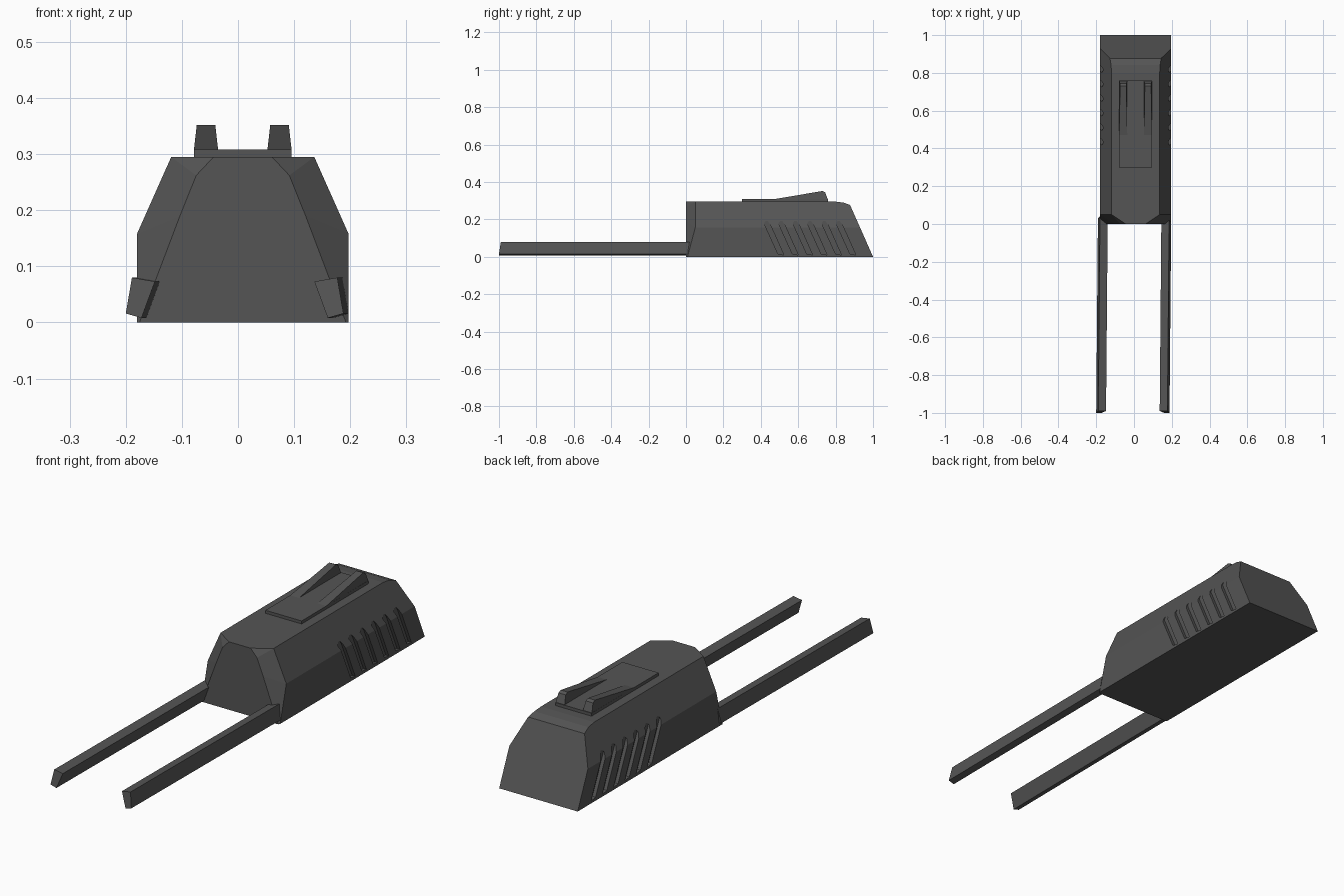
import bpy, bmesh

if "Cube" in bpy.data.objects:
    bpy.data.objects.remove(bpy.data.objects["Cube"])

CX = 0.0085  # centre line of the housing

mat = bpy.data.materials.new("dark_grey")
mat.diffuse_color = (0.09, 0.09, 0.09, 1)
mat.use_nodes = True
mat.node_tree.nodes["Principled BSDF"].inputs["Base Color"].default_value = mat.diffuse_color


def finish(name, bm):
    bmesh.ops.remove_doubles(bm, verts=bm.verts, dist=1e-5)
    bmesh.ops.recalc_face_normals(bm, faces=bm.faces)
    me = bpy.data.meshes.new(name)
    bm.to_mesh(me)
    bm.free()
    me.materials.append(mat)
    ob = bpy.data.objects.new(name, me)
    bpy.context.collection.objects.link(ob)
    return ob


def loft(bm, rings):
    """Skin closed rings of points and cap both ends."""
    vs = [[bm.verts.new(p) for p in r] for r in rings]
    n = len(vs[0])
    for a, b in zip(vs, vs[1:]):
        for i in range(n):
            j = (i + 1) % n
            bm.faces.new((a[i], a[j], b[j], b[i]))
    bm.faces.new(vs[0])
    bm.faces.new(vs[-1])


def mirrored(half):
    """Half ring (half width, y, z) from bottom to top -> full ring."""
    return ([(CX + x, y, z) for x, y, z in half]
            + [(CX - x, y, z) for x, y, z in reversed(half)])


# Housing: arched front face, chamfer, straight body, sloping tail
W, TW, MZ, TZ = 0.1885, 0.1275, 0.158, 0.295


def tail(y, z):
    tw = TW + (TZ - z) * (W - TW) / (TZ - MZ)
    top = (tw, y, z)
    return mirrored([(W, 1, 0), (W, 1 - 0.443 * MZ, MZ), top, top])


front = mirrored([(0.184, 0, 0), (0.112, 0, 0.19), (0.083, 0, 0.262), (0.052, 0, TZ)])
shoulder = mirrored([(W, 0.008, 0), (W, 0.05, MZ), (TW, 0.05, TZ), (TW, 0.05, TZ)])
bm = bmesh.new()
loft(bm, [front, shoulder, tail(0.80, TZ), tail(0.842, 0.29),
          tail(1 - 0.443 * 0.277, 0.277)])
housing = finish("housing", bm)

# Slanted pointed vents cut into both flanks
profile = [(0.432, 0.20), (0.417, 0.18), (0.492, 0.015), (0.523, 0.01), (0.449, 0.175)]
bm = bmesh.new()
for side in (-1, 1):
    for i in range(6):
        loft(bm, [[(CX + side * x, y + i * 0.077, z) for y, z in profile]
                  for x in (W - 0.015, W + 0.05)])
cutter = finish("vent_cutter", bm)
cutter.hide_render = True
mod = housing.modifiers.new("vents", 'BOOLEAN')
mod.operation = 'DIFFERENCE'
mod.solver = 'EXACT'
mod.object = cutter
bpy.context.view_layer.objects.active = housing
bpy.ops.object.modifier_apply(modifier=mod.name)
bpy.data.objects.remove(cutter)

# Raised plate on the roof
bm = bmesh.new()
loft(bm, [[(CX + s * 0.087, y, z) for s, y in ((-1, 0.30), (1, 0.30), (1, 0.76), (-1, 0.76))]
          for z in (0.285, 0.308)])
finish("roof_plate", bm)

# Two wedge fins, rising toward the rear and tapering upward
for side, name in ((-1, "left_fin"), (1, "right_fin")):
    rings = []
    for y0, y1, h in ((0.46, 0.47, 0.308), (0.73, 0.73, 0.352),
                      (0.745, 0.744, 0.345), (0.758, 0.757, 0.309)):
        t = (h - 0.308) / 0.044
        rings.append([(CX + side * 0.087, y0, 0.30),
                      (CX + side * 0.044, y0, 0.30),
                      (CX + side * (0.044 + 0.005 * t), y1, h),
                      (CX + side * (0.087 - 0.005 * t), y1, h)])
    bm = bmesh.new()
    loft(bm, rings)
    finish(name, bm)

# Two long front arms with a leaning cross-section
section = [(0.183, 0.08, 0.01), (0.142, 0.073, 0.01), (0.166, 0.008, 0), (0.194, 0.016, 0)]
for side, name in ((-1, "left_arm"), (1, "right_arm")):
    bm = bmesh.new()
    loft(bm, [[(side * x + shift, y + lean, z) for x, z, lean in section]
              for y, shift in ((-1, -0.006), (0.03, 0.003))])
    finish(name, bm)
